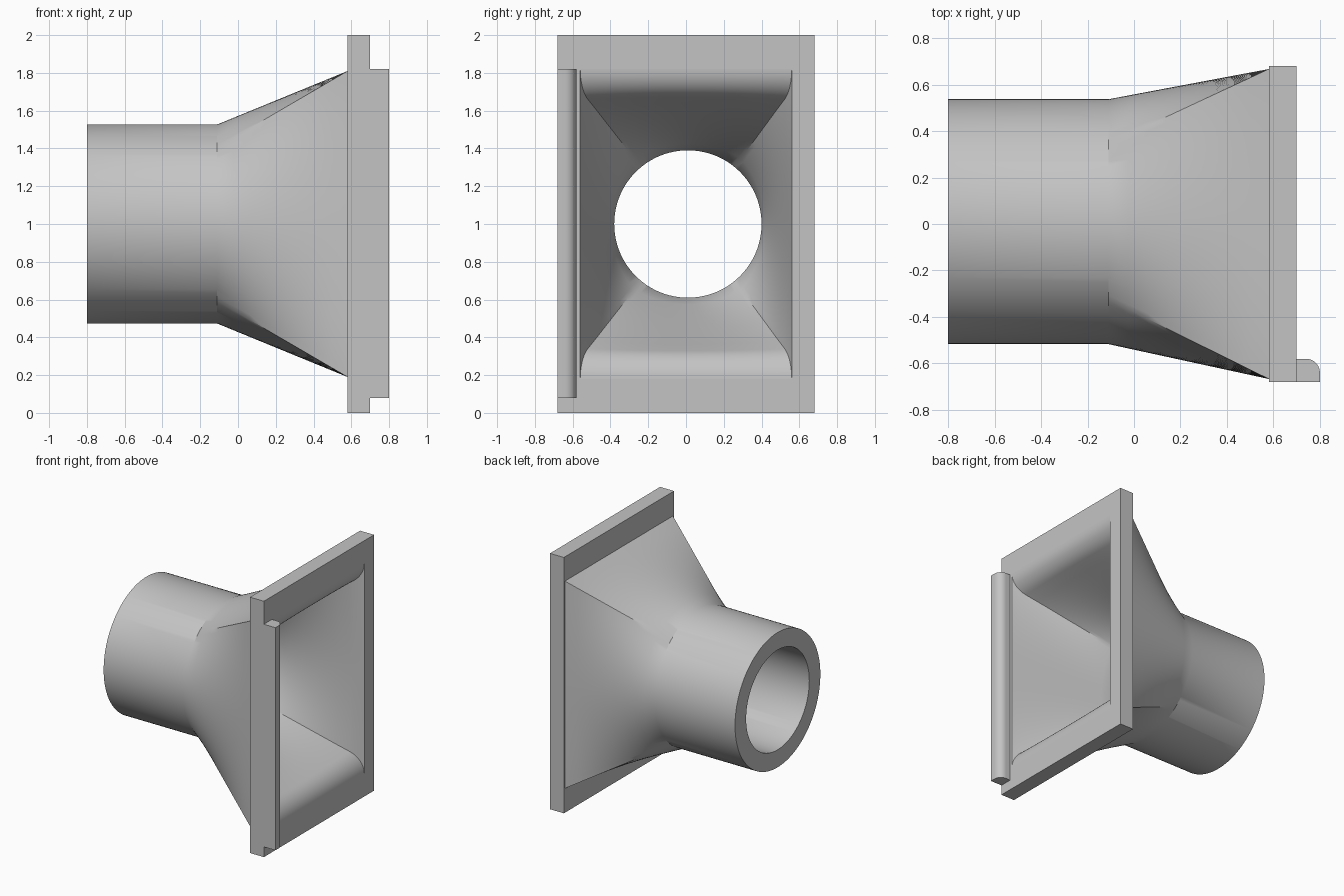
import bpy, bmesh
from math import atan2, cos, sin, pi, radians

cube = bpy.data.objects.get("Cube")
if cube:
    bpy.data.objects.remove(cube)

# Single plain grey
grey = bpy.data.materials.new("plain grey")
grey.use_nodes = True
grey.diffuse_color = (0.55, 0.55, 0.55, 1)
grey.node_tree.nodes["Principled BSDF"].inputs["Base Color"].default_value = grey.diffuse_color

STEPS = 16              # segments per eighth of the duct
CORNER = atan2(0.81, 0.667)
TUBE_Y = 0.01           # slight sideways offset of the round tube
X0, X1, X2, X3 = -0.80, -0.11, 0.58, 0.70


def circle(r):
    """Quarter arc whose middle sample lines up with the rectangle corner, mirrored round."""
    a = [CORNER * i / STEPS for i in range(STEPS)]
    a += [CORNER + (pi / 2 - CORNER) * i / STEPS for i in range(STEPS)]
    quarter = [(cos(t) * r, sin(t) * r) for t in a] + [(0, r)]
    return [(y + TUBE_Y, z) for y, z in full(quarter)]


def rect(hy, hz):
    quarter = [(hy, hz * i / STEPS) for i in range(STEPS)]
    quarter += [(hy * (1 - i / STEPS), hz) for i in range(STEPS + 1)]
    return full(quarter)


def full(q):
    half = q + [(-y, z) for y, z in q[-2::-1]]
    return half + [(y, -z) for y, z in half[-2:0:-1]]


def blend(a, b, t, zscale=1):
    return [(p[0] + (q[0] - p[0]) * t, (p[1] + (q[1] - p[1]) * t) * zscale)
            for p, q in zip(a, b)]


def finish(bm, name, sharp=()):
    bmesh.ops.recalc_face_normals(bm, faces=bm.faces)
    for f in bm.faces:
        f.smooth = True
    for e in bm.edges:
        e.smooth = e.calc_face_angle(0) < radians(30) and e not in sharp
    mesh = bpy.data.meshes.new(name)
    bm.to_mesh(mesh)
    bm.free()
    mesh.materials.append(grey)
    obj = bpy.data.objects.new(name, mesh)
    bpy.context.collection.objects.link(obj)


# Outside: round tube, transition, then the rectangular flange
outer, inner = circle(0.527), circle(0.39)
neck, mouth = rect(0.667, 0.81), rect(0.56, 0.713)
rings = [(X0, outer)]
rings += [(X1 + (X2 - X1) * i / 8, blend(outer, neck, i / 8)) for i in range(9)]
rings += [(X2, rect(0.68, 1)), (X3, rect(0.68, 1))]

# Rounded lip at top and bottom of the opening, curving into the inner funnel
lip = len(rings)
R, LIP_Z = 0.16, 0.82
for i in range(11):
    a = radians(68.3) * i / 10
    x, z = X3 - R + R * cos(a), LIP_Z - R * sin(a)
    t = (x - X1) / (X3 - X1)
    rings.append((x, blend(inner, mouth, t, z / (0.39 + 0.323 * t))))
start = (rings[-1][0] - X1) / (X3 - X1)
for i in range(7, -1, -1):
    t = start * i / 8
    rings.append((X1 + (X3 - X1) * t, blend(inner, mouth, t)))
rings.append((X0, inner))

bm = bmesh.new()
loops = [[bm.verts.new((x, y, z + 1)) for y, z in pts] for x, pts in rings]
n = len(outer)
for k, a in enumerate(loops):
    b = loops[(k + 1) % len(loops)]
    for i in range(n):
        j = (i + 1) % n
        bm.faces.new((a[i], a[j], b[j], b[i]))
lip_edges = {bm.edges.get((loops[lip][i], loops[lip][(i + 1) % n])) for i in range(n)}
finish(bm, "duct_adapter", lip_edges)

# Upright rib with one rounded edge along the front side of the flange
r = 0.06
profile = [(X3, -0.68), (0.80, -0.68)]
profile += [(0.74 + r * cos(pi / 2 * i / 10), -0.64 + r * sin(pi / 2 * i / 10)) for i in range(11)]
profile += [(X3, -0.58)]
bm = bmesh.new()
face = bm.faces.new([bm.verts.new((x, y, 0.08)) for x, y in profile])
top = bmesh.ops.extrude_face_region(bm, geom=[face])["geom"]
bmesh.ops.translate(bm, vec=(0, 0, 1.74), verts=[v for v in top if isinstance(v, bmesh.types.BMVert)])
if not face.is_valid or len(bm.faces) < len(profile) + 2:
    bm.faces.new([v for v in bm.verts if v.co.z < 0.1])
finish(bm, "flange_rib")
